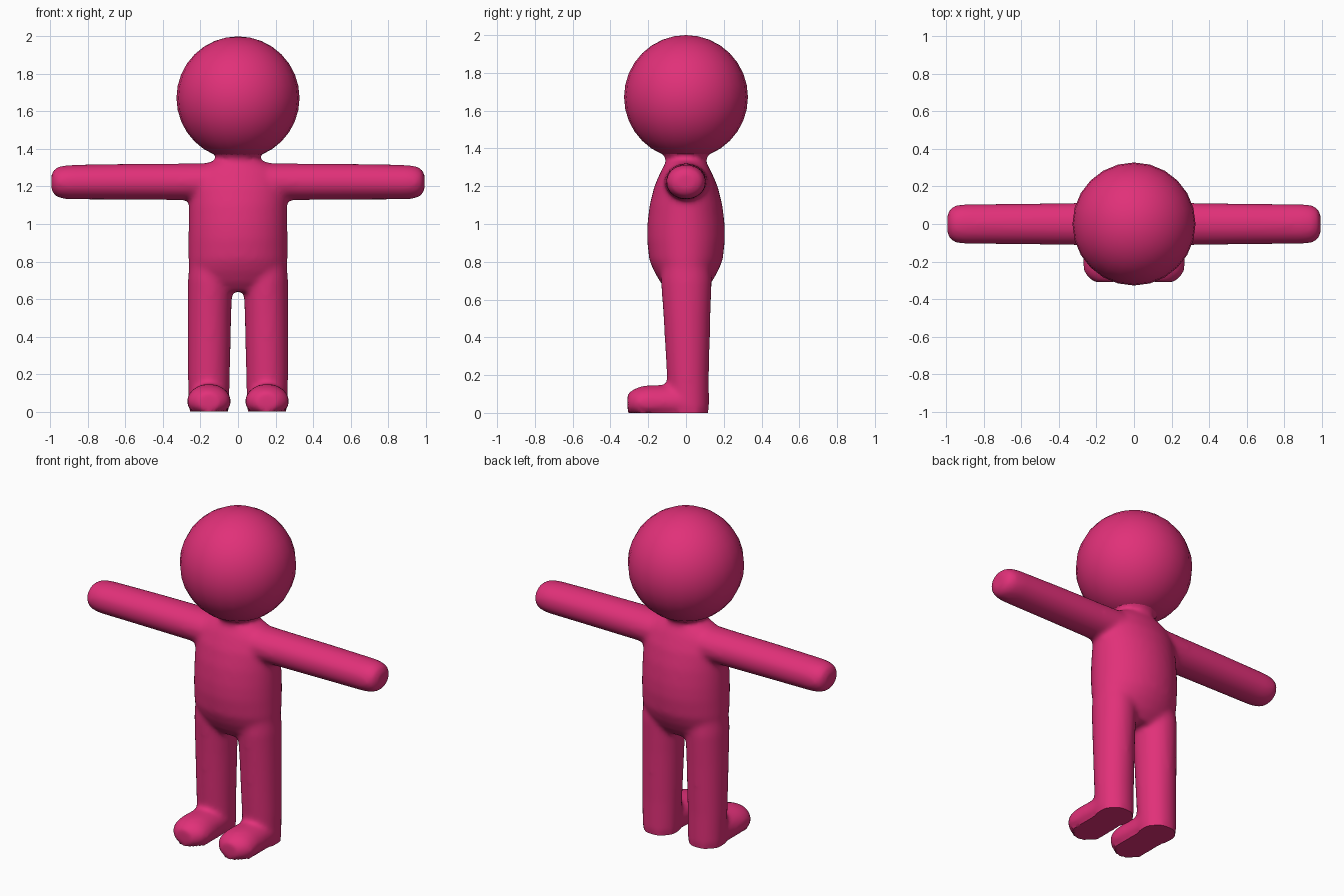
import bpy, bmesh, math
from mathutils import Vector

if "Cube" in bpy.data.objects:
    bpy.data.objects.remove(bpy.data.objects["Cube"])

pink = bpy.data.materials.new("pink")
pink.use_nodes = True
colour = (0.75, 0.03, 0.19, 1)
pink.diffuse_color = colour
pink.node_tree.nodes["Principled BSDF"].inputs["Base Color"].default_value = colour


def loft(bm, place, sections, sides=32):
    """Skin elliptical rings (along, centre a, centre b, radius a, radius b)."""
    rings = []
    for t, a, b, ra, rb in sections:
        angles = [math.tau * i / sides for i in range(sides)]
        rings.append([bm.verts.new(place(t, a + ra * math.cos(k), b + rb * math.sin(k)))
                      for k in angles])
    for low, high in zip(rings, rings[1:]):
        for i in range(sides):
            j = (i + 1) % sides
            bm.faces.new((low[i], low[j], high[j], high[i]))
    bm.faces.new(rings[0][::-1])
    bm.faces.new(rings[-1])


def finish(bm, name):
    bmesh.ops.recalc_face_normals(bm, faces=bm.faces)
    mesh = bpy.data.meshes.new(name)
    bm.to_mesh(mesh)
    bm.free()
    mesh.materials.append(pink)
    ob = bpy.data.objects.new(name, mesh)
    bpy.context.collection.objects.link(ob)
    return ob


def select(ob):
    bpy.ops.object.select_all(action='DESELECT')
    ob.select_set(True)
    bpy.context.view_layer.objects.active = ob


# torso and neck
bm = bmesh.new()
loft(bm, lambda t, a, b: (a, b, t), [
    (0.64, 0, 0, 0.17, 0.09), (0.69, 0, 0, 0.235, 0.135), (0.75, 0, 0, 0.262, 0.17),
    (0.81, 0, 0, 0.265, 0.195), (0.92, 0, 0, 0.265, 0.207), (1.0, 0, 0, 0.264, 0.205),
    (1.1, 0, 0, 0.262, 0.193), (1.2, 0, 0, 0.26, 0.168), (1.28, 0, 0, 0.235, 0.133),
    (1.325, 0, 0, 0.17, 0.108), (1.34, 0, 0, 0.11, 0.105), (1.36, 0, 0, 0.115, 0.115),
    (1.39, 0, 0, 0.15, 0.15)])

# limbs, the same on both sides
for side in (1, -1):
    # arm
    loft(bm, lambda t, a, b: (side * t, a, b), [
        (0.1, 0, 1.225, 0.12, 0.1), (0.3, 0, 1.225, 0.113, 0.098),
        (0.6, 0, 1.225, 0.109, 0.096), (0.9, 0, 1.223, 0.106, 0.092),
        (0.95, 0, 1.223, 0.1, 0.086), (0.98, 0, 1.223, 0.083, 0.07),
        (0.995, 0, 1.223, 0.05, 0.04)])
    # leg
    loft(bm, lambda t, a, b: (side * a, b, t), [
        (0, 0.155, 0.015, 0.108, 0.108), (0.2, 0.155, 0.01, 0.112, 0.112),
        (0.5, 0.152, 0.005, 0.116, 0.124), (0.7, 0.148, 0.002, 0.119, 0.135),
        (0.8, 0.14, 0, 0.12, 0.13)])
    # foot with a flat sole
    loft(bm, lambda t, a, b: (side * a, t, max(b, 0)), [
        (0.03, 0.155, 0.055, 0.105, 0.09), (-0.12, 0.155, 0.055, 0.112, 0.093),
        (-0.2, 0.155, 0.055, 0.118, 0.092), (-0.25, 0.155, 0.055, 0.113, 0.083),
        (-0.285, 0.155, 0.055, 0.092, 0.066), (-0.31, 0.155, 0.05, 0.055, 0.05)])
body = finish(bm, "body")

# melt the limbs into the torso
select(body)
remesh = body.modifiers.new("Blend", 'REMESH')
remesh.mode = 'VOXEL'
remesh.voxel_size = 0.014
soften = body.modifiers.new("Soften", 'SMOOTH')
soften.factor = 0.5
soften.iterations = 12
for name in ("Blend", "Soften"):
    bpy.ops.object.modifier_apply(modifier=name)
for v in body.data.vertices:
    if v.co.z < 0.012:
        v.co.z = 0
for poly in body.data.polygons:
    poly.material_index = 0
bpy.ops.object.shade_smooth_by_angle(angle=math.radians(50))

# round head
bm = bmesh.new()
bmesh.ops.create_uvsphere(bm, u_segments=24, v_segments=16, radius=0.328)
bmesh.ops.translate(bm, verts=bm.verts, vec=Vector((0, 0, 1.672)))
head = finish(bm, "head")
select(head)
bpy.ops.object.shade_smooth()
